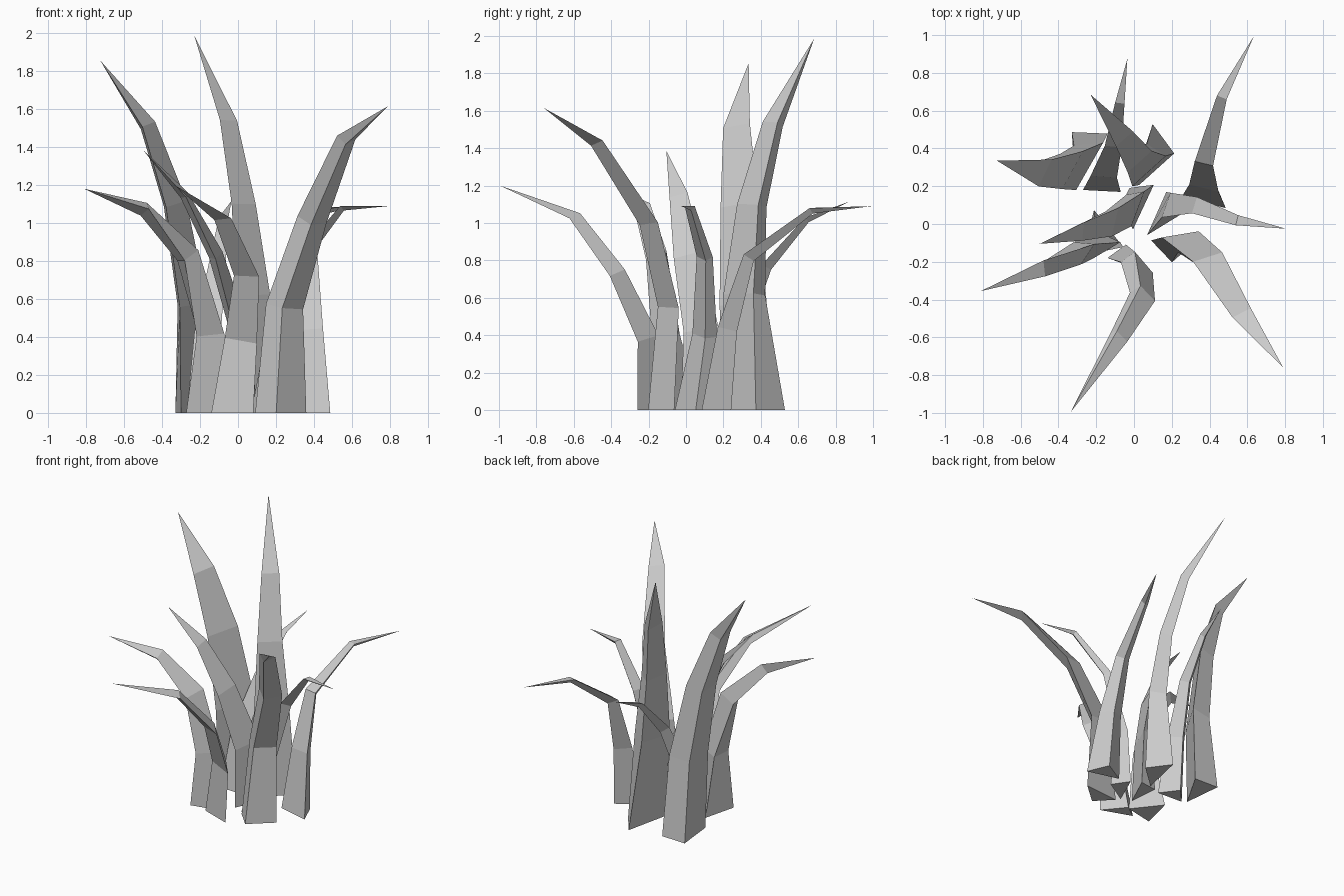
import bpy, bmesh
from math import radians, cos, sin
from mathutils import Vector

if "Cube" in bpy.data.objects:
    bpy.data.objects.remove(bpy.data.objects["Cube"])


def blade(name, path, widths, depth, skew, ang0, ang1=None, flare=1.0):
    """Three-sided blade: a flat side centred on the path, a ridge at (depth, skew), pointed end."""
    ang1 = ang0 if ang1 is None else ang1
    pts = [Vector(p) for p in path]
    bm = bmesh.new()
    rings = []
    for i, w in enumerate(widths):
        if i == 0:
            t = Vector((0, 0, 1))
        else:
            t = ((pts[i] - pts[i - 1]).normalized() + (pts[i + 1] - pts[i]).normalized()).normalized()
        a = radians(ang0 + (ang1 - ang0) * i / 3)
        s = Vector((cos(a), sin(a), 0))
        s = (s - t * s.dot(t)).normalized()
        n = t.cross(s)
        c = pts[i]
        k = w / widths[0] * (flare if i == 0 else 1)
        corners = (c - s * w / 2, c + s * w / 2, c + (n * depth + s * skew) * k)
        rings.append([bm.verts.new(v) for v in corners])
    bm.faces.new(rings[0])
    for lo, hi in zip(rings, rings[1:]):
        for k in range(3):
            j = (k + 1) % 3
            bm.faces.new((lo[k], lo[j], hi[j], hi[k]))
    tip = bm.verts.new(pts[-1])
    for k in range(3):
        bm.faces.new((rings[-1][k], rings[-1][(k + 1) % 3], tip))
    bmesh.ops.recalc_face_normals(bm, faces=bm.faces)
    me = bpy.data.meshes.new(name)
    bm.to_mesh(me)
    bm.free()
    bpy.context.collection.objects.link(bpy.data.objects.new(name, me))


# Tall blades
blade("tall_blade_left", [(-.22, .34, 0), (-.235, .305, .57), (-.325, .285, 1.1), (-.47, .27, 1.52), (-.725, .335, 1.855)],
      (.32, .29, .23, .16), .14, .06, 60, flare=1.2)
blade("tall_blade_back", [(.12, .29, 0), (.08, .28, .62), (.03, .33, 1.1), (-.05, .45, 1.54), (-.23, .685, 1.985)],
      (.25, .24, .17, .12), .12, .09, 42, flare=1.6)
blade("tall_blade_right", [(.225, -.075, 0), (.245, -.055, .56), (.39, -.175, 1.02), (.57, -.47, 1.45), (.79, -.76, 1.615)],
      (.27, .2, .165, .11), -.125, -.035, 5, 15)

# Short bending blades
blade("short_blade_front", [(-.03, -.22, 0), (.015, -.23, .38), (.045, -.385, .72), (-.08, -.6, 1.02), (-.335, -.995, 1.2)],
      (.235, .18, .14, .1), .1, -.05, -20)
blade("short_blade_left", [(-.165, -.145, 0), (-.145, -.14, .41), (-.245, -.16, .83), (-.475, -.235, 1.09), (-.81, -.355, 1.18)],
      (.22, .17, .14, .09), .16, .0, 12, 68, flare=1.4)
blade("short_blade_middle", [(.05, .09, 0), (.02, .08, .43), (-.1, .01, .83), (-.27, -.04, 1.15), (-.5, -.105, 1.385)],
      (.26, .2, .16, .1), .11, .06, 65, 75)
blade("short_blade_right", [(.12, .055, 0), (.17, .1, .4), (.32, .1, .82), (.545, .02, 1.09), (.805, -.025, 1.09)],
      (.25, .14, .09, .055), -.12, .05, 66, 75)
blade("short_blade_back_right", [(.37, .115, 0), (.37, .19, .44), (.37, .32, .83), (.465, .67, 1.08), (.635, .995, 1.09)],
      (.24, .16, .1, .055), .135, .015, -15)
blade("short_blade_back_left", [(-.17, .175, 0), (-.16, .25, .42), (-.11, .41, .78), (-.075, .64, 1.03), (-.035, .875, 1.115)],
      (.2, .14, .09, .05), .12, 0, -3)
